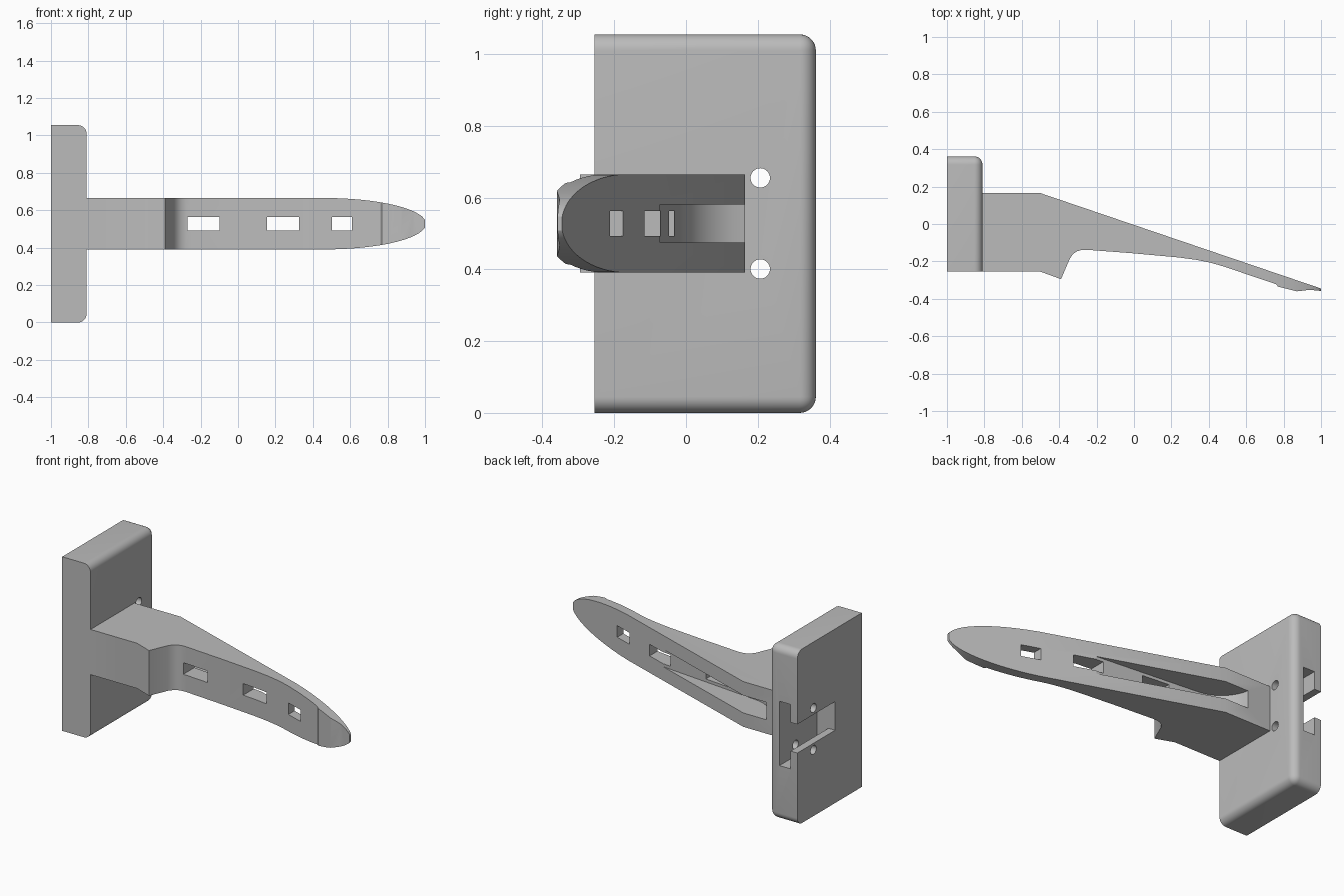
import bpy
import bmesh
import math
from mathutils import Vector

cube = bpy.data.objects.get("Cube")
if cube:
    bpy.data.objects.remove(cube, do_unlink=True)

grey = bpy.data.materials.new("plain grey")
grey.use_nodes = True
COLOUR = (0.5, 0.5, 0.5, 1)
grey.diffuse_color = COLOUR
grey.node_tree.nodes["Principled BSDF"].inputs["Base Color"].default_value = COLOUR

MID = 0.528   # height of the arm's centre line
HALF = 0.137  # half the arm's height


def make_object(name, bm):
    bmesh.ops.recalc_face_normals(bm, faces=bm.faces[:])
    mesh = bpy.data.meshes.new(name)
    bm.to_mesh(mesh)
    bm.free()
    mesh.materials.append(grey)
    obj = bpy.data.objects.new(name, mesh)
    bpy.context.collection.objects.link(obj)
    return obj


def box_mesh(low, high):
    bm = bmesh.new()
    bmesh.ops.create_cube(bm, size=1)
    low, high = Vector(low), Vector(high)
    for v in bm.verts:
        v.co = (low + high) / 2 + v.co * (high - low)
    return bm


def box(name, low, high):
    return make_object(name, box_mesh(low, high))


def prism(name, points, start, along):
    """Extrude a closed outline of 3D points."""
    bm = bmesh.new()
    face = bm.faces.new([bm.verts.new(Vector(p) + Vector(start)) for p in points])
    grown = bmesh.ops.extrude_face_region(bm, geom=[face])["geom"]
    moved = [g for g in grown if isinstance(g, bmesh.types.BMVert)]
    bmesh.ops.translate(bm, verts=moved, vec=along)
    return make_object(name, bm)


def combine(target, tool, operation="DIFFERENCE"):
    mod = target.modifiers.new(tool.name, "BOOLEAN")
    mod.operation, mod.solver, mod.object = operation, "EXACT", tool
    bpy.context.view_layer.objects.active = target
    bpy.ops.object.modifier_apply(modifier=mod.name)
    bpy.data.objects.remove(tool, do_unlink=True)


def smooth(obj):
    bpy.ops.object.select_all(action="DESELECT")
    obj.select_set(True)
    bpy.context.view_layer.objects.active = obj
    bpy.ops.object.shade_smooth_by_angle(angle=math.radians(25))


# Mounting plate, rounded on its outer and back edges
LOW, HIGH = Vector((-1, -0.255, 0)), Vector((-0.81, 0.362, 1.055))
bm = box_mesh(LOW, HIGH)
rounded = []
for e in bm.edges:
    middle = (e.verts[0].co + e.verts[1].co) / 2
    if middle.x > LOW.x + 0.01 and middle.y > LOW.y + 0.01:
        rounded.append(e)
bmesh.ops.bevel(bm, geom=rounded, offset=0.045, segments=8, profile=0.5,
                affect="EDGES")
plate = make_object("mounting_plate", bm)

# T-shaped slot, open to the back and the inner side
combine(plate, box("slot_neck", (-1.1, 0, MID - 0.087), (-0.92, 0.5, MID + 0.087)))
combine(plate, box("slot_head", (-0.955, 0, MID - 0.195), (-0.88, 0.5, MID + 0.195)))

# Screw holes
for side in (-1, 1):
    ring = []
    for i in range(32):
        a = math.tau * i / 32
        ring.append((0, 0.207 + 0.027 * math.cos(a),
                     MID + side * 0.127 + 0.027 * math.sin(a)))
    combine(plate, prism("screw_hole", ring, (-1.2, 0, 0), (0.6, 0, 0)))
smooth(plate)

# Arm outline seen from above
outline = [(-0.81, 0.165), (-0.5, 0.165), (1, -0.345), (1, -0.358),
           (0.94, -0.352), (0.87, -0.36), (0.8, -0.342), (0.77, -0.335),
           (0.76, -0.322), (0.5, -0.234), (0.45, -0.218), (0.4, -0.205),
           (0.33, -0.191), (0.24, -0.179), (0, -0.157), (-0.25, -0.138),
           (-0.28, -0.139), (-0.305, -0.146), (-0.325, -0.16),
           (-0.342, -0.183), (-0.39, -0.295), (-0.5, -0.255), (-0.81, -0.255)]
arm = prism("arm", [(x, y, 0) for x, y in outline],
            (0, 0, MID - HALF), (0, 0, 2 * HALF))

# Rounded tip, kept from an elliptical outline seen from the front
tip = [(-1.5, 0, MID + 0.3), (-1.5, 0, MID - 0.3), (0.46, 0, MID - 0.3)]
for i in range(33):
    a = math.pi * (i / 32 - 0.5)
    tip.append((0.46 + 0.546 * math.cos(a), 0, MID + (HALF + 0.0005) * math.sin(a)))
tip.append((0.46, 0, MID + 0.3))
combine(arm, prism("tip_outline", tip, (0, -1, 0), (0, 2, 0)), "INTERSECT")

# Groove along the back of the arm, with a curved end
groove = [(0.2, -0.075), (-0.42, -0.018)]
for i in range(1, 9):
    a = math.radians(10 * i)
    groove.append((-0.44 - 0.22 * math.sin(a), 0.204 - 0.22 * math.cos(a)))
groove += [(-0.67, 0.4), (0.2, 0.4)]
combine(arm, prism("groove", [(x, y, 0) for x, y in groove],
                   (0, 0, MID - 0.053), (0, 0, 0.106)))

# Three windows through the arm
for x0, x1 in ((-0.27, -0.1), (0.155, 0.325), (0.502, 0.61)):
    combine(arm, box("window", (x0, -0.6, MID - 0.035), (x1, 0.6, MID + 0.035)))
smooth(arm)
